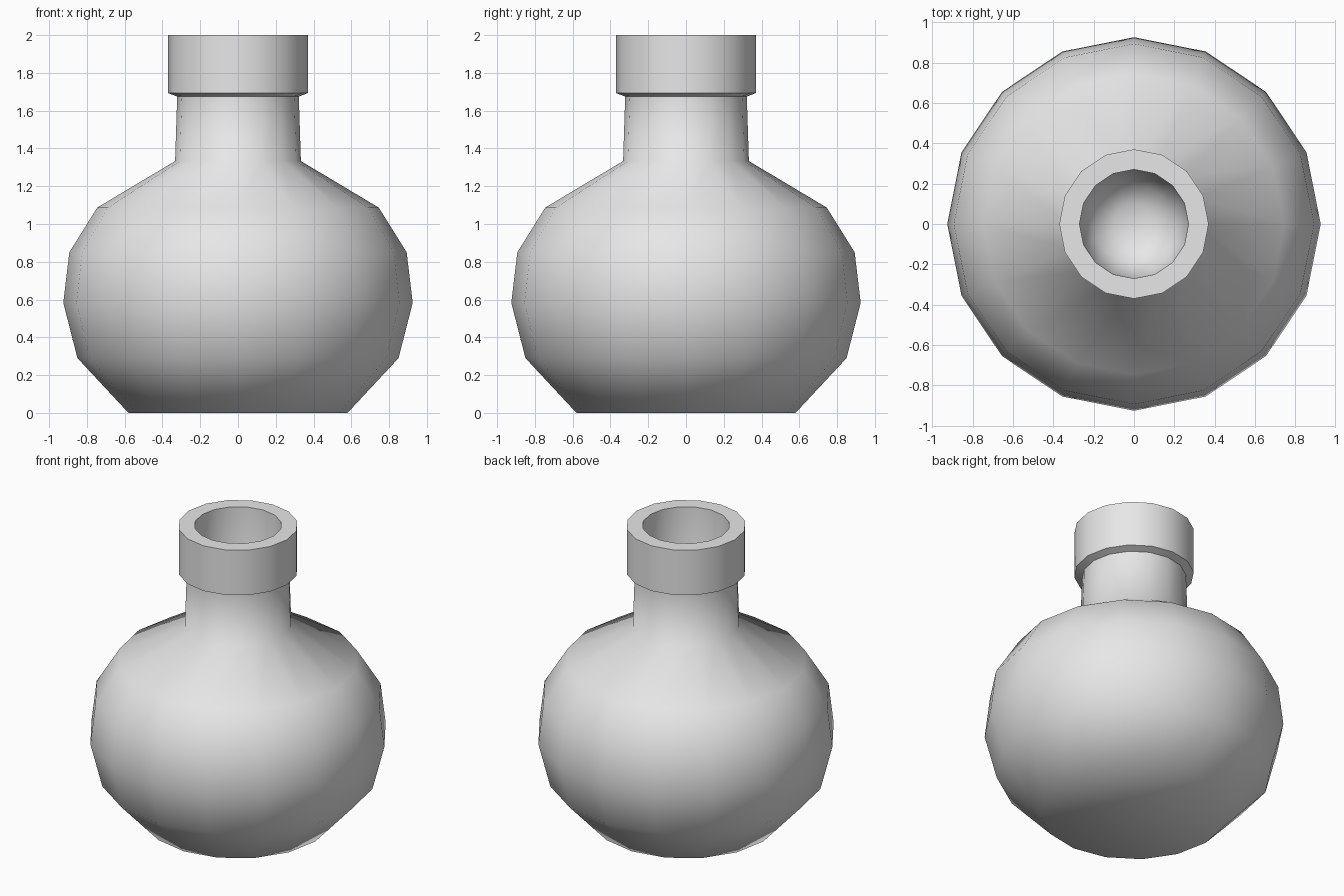
import bpy, bmesh, math
from mathutils import Vector

SIDES = 16

cube = bpy.data.objects.get("Cube")
if cube:
    bpy.data.objects.remove(cube, do_unlink=True)

# Single pale grey glaze
grey = bpy.data.materials.new("pale grey")
grey.use_nodes = True
colour = (0.8, 0.8, 0.8, 1)
grey.diffuse_color = colour
grey.node_tree.nodes["Principled BSDF"].inputs["Base Color"].default_value = colour

# Radius and height, from the base up the outside and down into the bore
belly = [(0.58, 0), (0.85, 0.29), (0.925, 0.583), (0.893, 0.85), (0.745, 1.087)]
neck = [(0.333, 1.333), (0.322, 1.675)]
collar = [(0.37, 1.693), (0.37, 2)]
bore = [(0.27, 2), (0.265, 1.4), (0.2, 1.27), (0.1, 1.21)]


def lathe(name, profile):
    """Spin a profile about z and close both ends with flat caps."""
    bm = bmesh.new()
    rings = []
    for r, z in profile:
        angles = [math.tau * i / SIDES for i in range(SIDES)]
        rings.append([bm.verts.new(Vector((r * math.cos(a), r * math.sin(a), z))) for a in angles])
    for low, high in zip(rings, rings[1:]):
        for i in range(SIDES):
            j = (i + 1) % SIDES
            bm.faces.new((low[i], low[j], high[j], high[i]))
    bm.faces.new(rings[0][::-1])
    bm.faces.new(rings[-1])
    mesh = bpy.data.meshes.new(name)
    bm.to_mesh(mesh)
    bm.free()
    mesh.materials.append(grey)
    obj = bpy.data.objects.new(name, mesh)
    bpy.context.collection.objects.link(obj)
    return obj


# Round-bellied bottle with a collared neck
bottle = lathe("bottle", belly + neck + collar + bore)
bpy.ops.object.select_all(action="DESELECT")
bottle.select_set(True)
bpy.context.view_layer.objects.active = bottle
bpy.ops.object.shade_smooth_by_angle(angle=math.radians(63))
